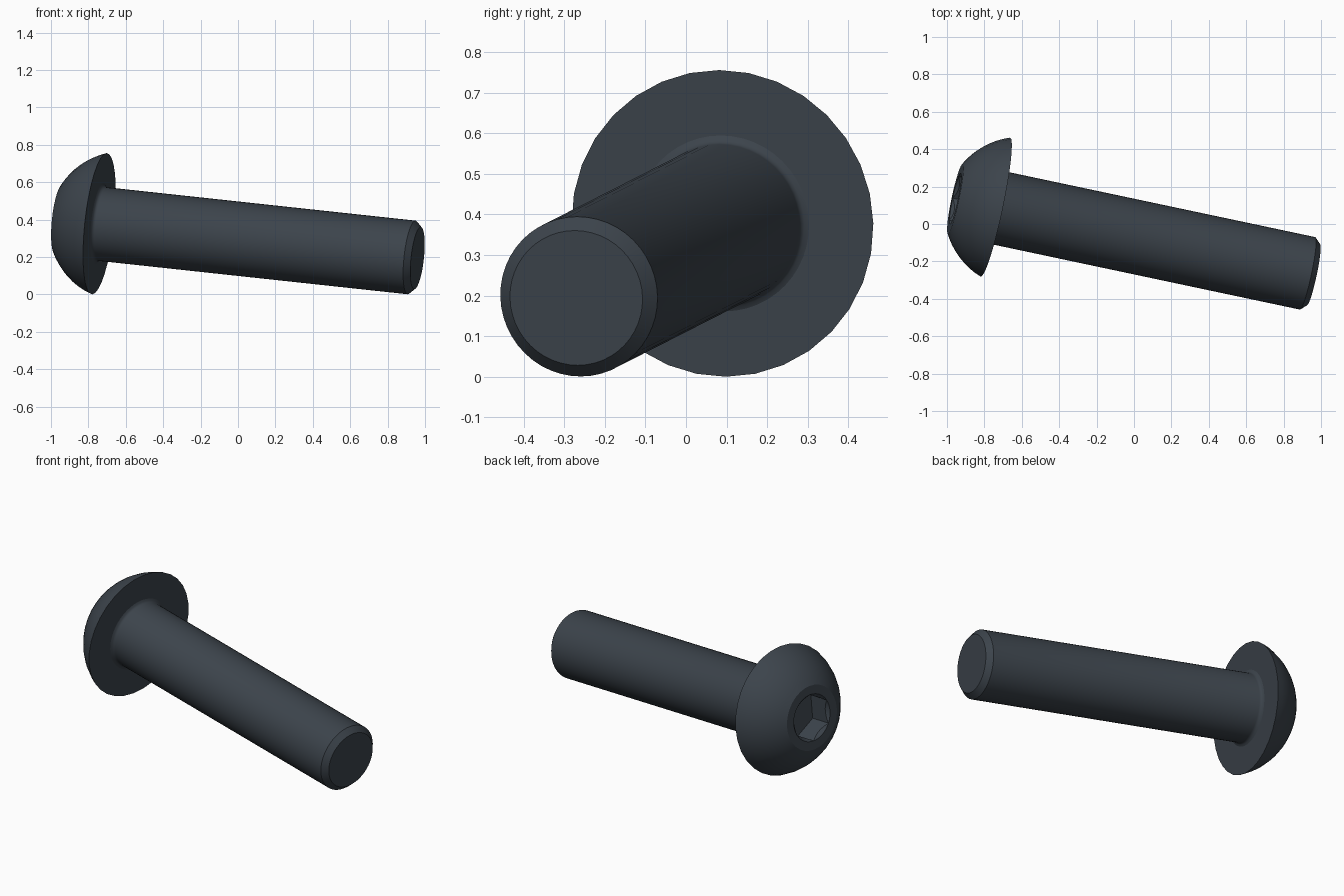
import bpy
import bmesh
from math import sin, cos, pi, radians
from mathutils import Vector

cube = bpy.data.objects.get("Cube")
if cube:
    bpy.data.objects.remove(cube, do_unlink=True)

# Frame of the tilted bolt: origin at the middle of the head's underside
ORIGIN = Vector((-0.741, 0.09, 0.378))
AXIS = Vector((1, -0.212, -0.108)).normalized()
SIDE = Vector((0, 0, 1)).cross(AXIS).normalized()
UP = AXIS.cross(SIDE)

steel = bpy.data.materials.new("dark blue grey steel")
steel.use_nodes = True
colour = (0.045, 0.057, 0.071, 1)
steel.diffuse_color = colour
bsdf = steel.node_tree.nodes["Principled BSDF"]
bsdf.inputs["Base Color"].default_value = colour


def lathe(name, profile, sides):
    """Closed solid from (distance along axis, radius) pairs."""
    bm = bmesh.new()
    rings = []
    for t, r in profile:
        rings.append([bm.verts.new(ORIGIN + AXIS * t
                                   + UP * (r * cos(2 * pi * i / sides))
                                   + SIDE * (r * sin(2 * pi * i / sides)))
                      for i in range(sides)])
    for a, b in zip(rings, rings[1:]):
        for i in range(sides):
            j = (i + 1) % sides
            bm.faces.new((a[i], a[j], b[j], b[i]))
    bm.faces.new(rings[0])
    bm.faces.new(rings[-1])
    bmesh.ops.recalc_face_normals(bm, faces=bm.faces)
    mesh = bpy.data.meshes.new(name)
    bm.to_mesh(mesh)
    bm.free()
    mesh.materials.append(steel)
    obj = bpy.data.objects.new(name, mesh)
    bpy.context.collection.objects.link(obj)
    return obj


def activate(obj):
    bpy.ops.object.select_all(action='DESELECT')
    obj.select_set(True)
    bpy.context.view_layer.objects.active = obj


def cut(obj, cutter):
    cutter.hide_render = True
    mod = obj.modifiers.new("cut", 'BOOLEAN')
    mod.operation = 'DIFFERENCE'
    mod.solver = 'EXACT'
    mod.object = cutter
    activate(obj)
    bpy.ops.object.modifier_apply(modifier=mod.name)
    bpy.data.objects.remove(cutter, do_unlink=True)


# Domed head: a slice of a sphere with a flat crown
dome_radius, steps = 0.404, 8
dome = []
for k in range(steps + 1):
    angle = radians(70.1 - 42 * k / steps)
    dome.append((0.136 - dome_radius * cos(angle), dome_radius * sin(angle)))
head = lathe("bolt_head", [(0, 0.38)] + dome[1:], 32)
crown = dome[-1][0]

# Hexagonal socket with a chamfered mouth
cut(head, lathe("socket_cutter", [(crown - 0.05, 0.138), (crown + 0.13, 0.138)], 6))
cut(head, lathe("mouth_cutter", [(crown - 0.02, 0.158), (crown + 0.02, 0.118)], 48))

# Shank with a small fillet under the head and a chamfered tip
shank = lathe("bolt_shank", [(-0.02, 0.218), (0, 0.218), (0.005, 0.207), (0.011, 0.201),
                             (0.02, 0.198), (1.716, 0.198), (1.748, 0.167)], 48)

for part in (head, shank):
    activate(part)
    bpy.ops.object.shade_smooth_by_angle(angle=radians(30))
